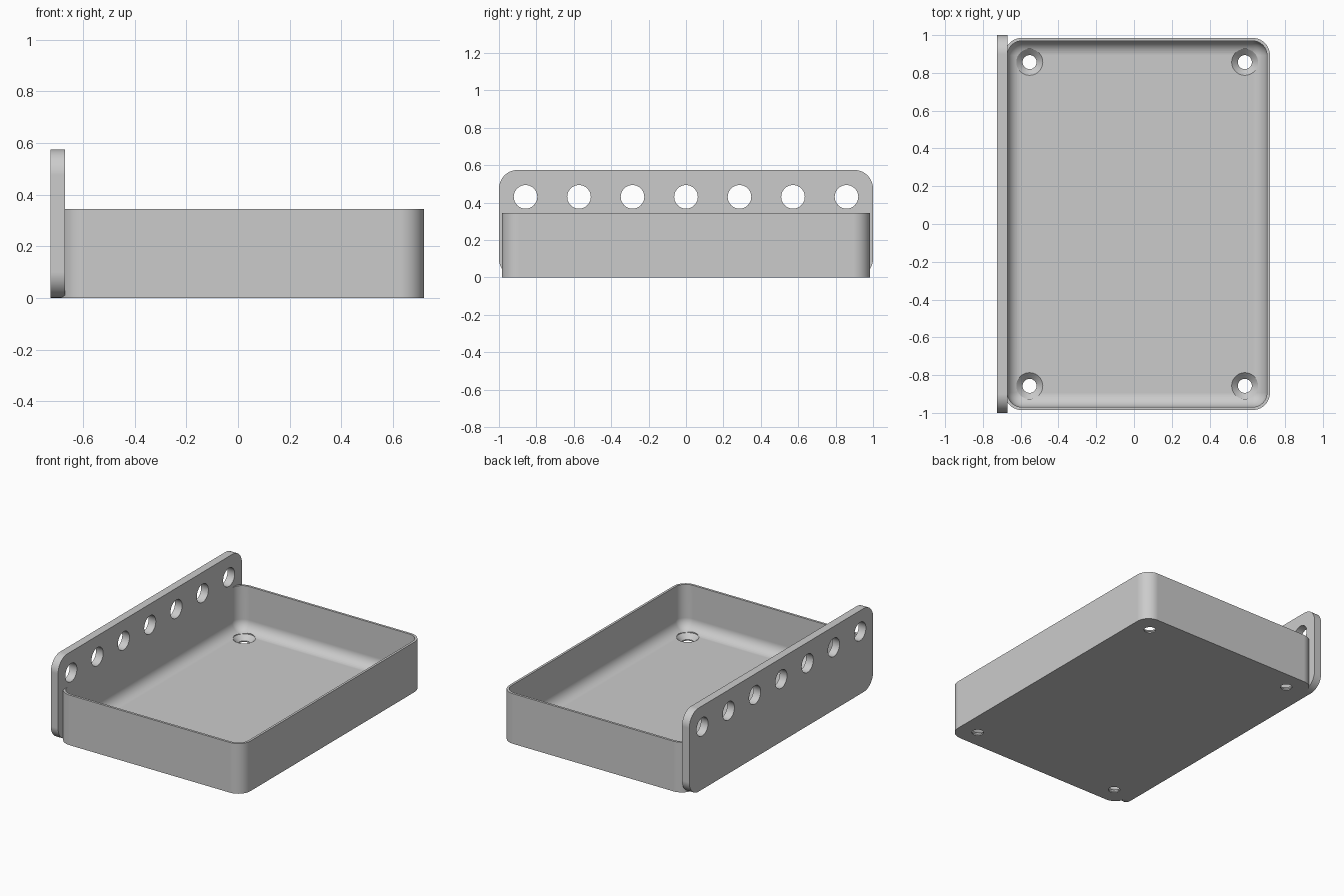
import bpy, bmesh, math
from mathutils import Vector

cube = bpy.data.objects.get("Cube")
if cube:
    bpy.data.objects.remove(cube, do_unlink=True)

grey = bpy.data.materials.new("plain grey")
grey.use_nodes = True
COLOUR = (0.6, 0.6, 0.6, 1)
grey.diffuse_color = COLOUR
grey.node_tree.nodes["Principled BSDF"].inputs["Base Color"].default_value = COLOUR


def rounded_rect(half_a, half_b, radius, steps=10):
    """Counter-clockwise outline of a rectangle with rounded corners."""
    points = []
    for corner, (sa, sb) in enumerate([(1, 1), (-1, 1), (-1, -1), (1, -1)]):
        for i in range(steps + 1):
            t = math.pi / 2 * (corner + i / steps)
            points.append((sa * (half_a - radius) + radius * math.cos(t),
                           sb * (half_b - radius) + radius * math.sin(t)))
    return points


def circle(radius, steps=40):
    return [(radius * math.cos(math.tau * i / steps),
             radius * math.sin(math.tau * i / steps)) for i in range(steps)]


def loft(name, rings):
    """Skin a stack of matching rings and cap both ends."""
    bm = bmesh.new()
    rows = [[bm.verts.new(p) for p in ring] for ring in rings]
    n = len(rows[0])
    for low, high in zip(rows, rows[1:]):
        for i in range(n):
            j = (i + 1) % n
            bm.faces.new((low[i], low[j], high[j], high[i]))
    bm.faces.new(rows[0][::-1])
    bm.faces.new(rows[-1])
    bmesh.ops.recalc_face_normals(bm, faces=bm.faces)
    mesh = bpy.data.meshes.new(name)
    bm.to_mesh(mesh)
    bm.free()
    mesh.materials.append(grey)
    obj = bpy.data.objects.new(name, mesh)
    bpy.context.collection.objects.link(obj)
    return obj


def select(obj):
    bpy.ops.object.select_all(action="DESELECT")
    obj.select_set(True)
    bpy.context.view_layer.objects.active = obj


def drill(obj, cutters):
    for cutter in cutters:
        cutter.hide_render = True
        mod = obj.modifiers.new("drill", "BOOLEAN")
        mod.operation, mod.solver, mod.object = "DIFFERENCE", "EXACT", cutter
        select(obj)
        bpy.ops.object.modifier_apply(modifier=mod.name)
        bpy.data.objects.remove(cutter, do_unlink=True)


def finish(obj):
    select(obj)
    bpy.ops.object.shade_smooth_by_angle(angle=math.radians(30))
    mod = obj.modifiers.new("clean shading", "WEIGHTED_NORMAL")
    mod.keep_sharp = True


# Open tray: outer wall, rim, then inner wall curving into the floor
CX, HX, HY, HEIGHT, CORNER = 0.017, 0.703, 0.985, 0.345, 0.092
WALL, FLOOR, FILLET = 0.016, 0.04, 0.075


def tray_ring(inset, z):
    outline = rounded_rect(HX - inset, HY - inset, CORNER - inset)
    return [(CX + x, y, z) for x, y in outline]


rings = [tray_ring(0, 0), tray_ring(0, HEIGHT), tray_ring(WALL, HEIGHT)]
for k in range(11):
    t = math.pi / 2 * k / 10
    rings.append(tray_ring(WALL + FILLET * (1 - math.cos(t)),
                           FLOOR + FILLET * (1 - math.sin(t))))
tray = loft("tray", rings)

# Countersunk screw holes in the tray corners
SINK = [(0.037, -0.1), (0.037, 0.008), (0.07, 0.04), (0.07, 0.15)]
cutters = []
for sx in (-1, 1):
    for sy in (-1, 1):
        cutters.append(loft("screw_cutter", [
            [(CX + sx * 0.57 + x, sy * 0.857 + y, z) for x, y in circle(r)]
            for r, z in SINK]))
drill(tray, cutters)
finish(tray)

# Upright side plate with a row of round holes
TOP = 0.575
outline = rounded_rect(1, TOP / 2, 0.1)
plate = loft("side_plate", [[(x, y, z + TOP / 2) for y, z in outline]
                            for x in (-0.725, -0.67)])
drill(plate, [loft("plate_cutter", [
    [(x, i * 0.286 + y, 0.431 + z) for y, z in circle(0.063)]
    for x in (-0.8, -0.6)]) for i in range(-3, 4)])
finish(plate)
